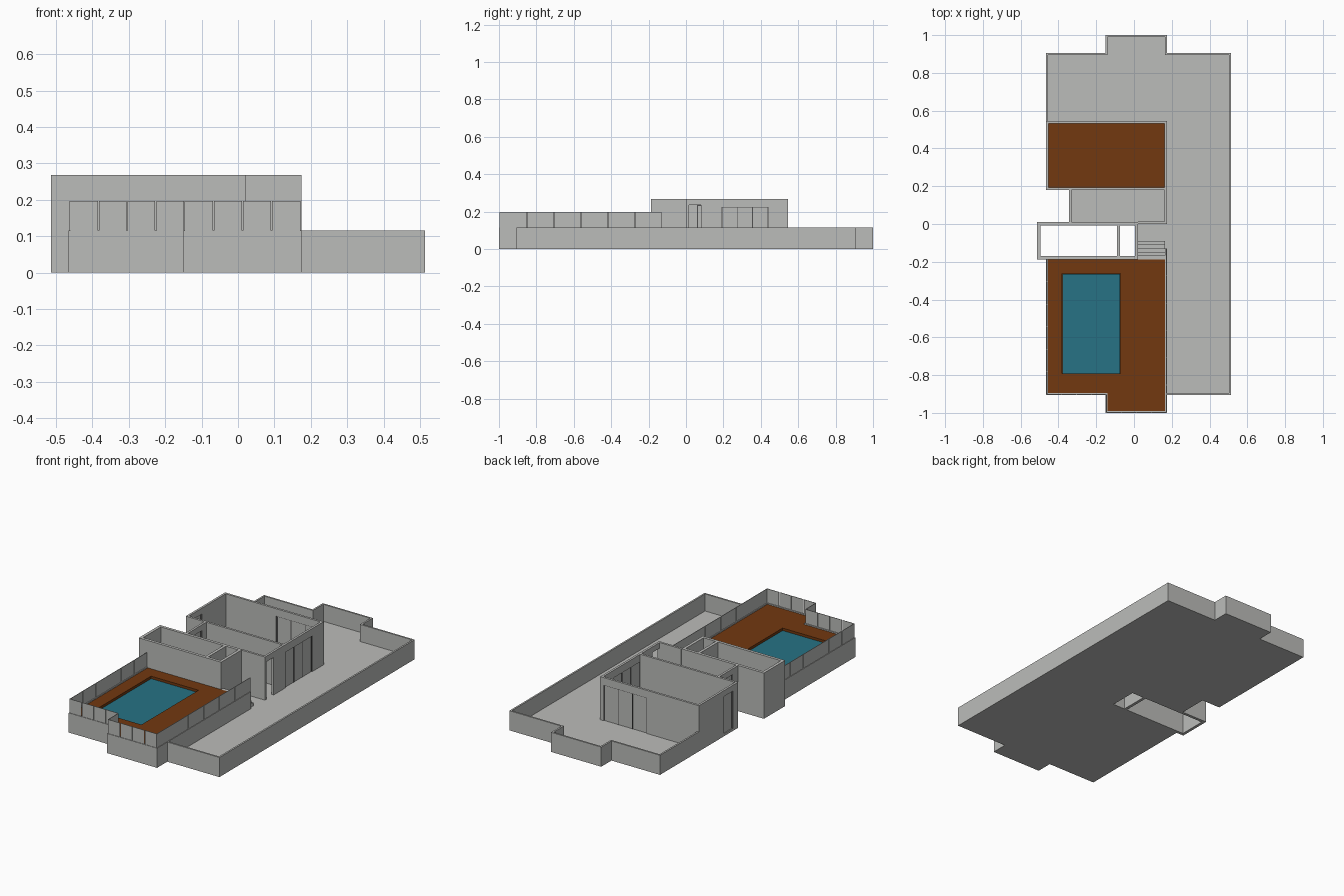
import bpy
import bmesh
from mathutils import Vector

if "Cube" in bpy.data.objects:
    bpy.data.objects.remove(bpy.data.objects["Cube"], do_unlink=True)


def material(name, rgb):
    m = bpy.data.materials.new(name)
    m.use_nodes = True
    m.diffuse_color = (*rgb, 1)
    m.node_tree.nodes["Principled BSDF"].inputs["Base Color"].default_value = (*rgb, 1)
    return m


GREY = material("concrete_grey", (0.5, 0.505, 0.49))
BROWN = material("wood_brown", (0.17, 0.04, 0.005))
TEAL = material("pool_teal", (0.02, 0.17, 0.235))
DARK = material("frame_dark", (0.08, 0.08, 0.08))

FLOOR, RIM, DECK, RAIL, TOP = 0.015, 0.115, 0.108, 0.197, 0.268
WEST, EAST, HOUSE_E, NOOK = -0.465, 0.513, 0.175, -0.15
END, THIN, WALL = 0.905, 0.01, 0.013
STEP_TOP, HOUSE_S, HOUSE_N, ROOM_S = -0.187, 0.0, 0.545, 0.18


def prism(name, outline, axis, lo, hi, mat):
    """Extrude a flat outline along the x, y or z axis."""
    place = {"x": lambda a, b, d: (d, a, b),
             "y": lambda a, b, d: (a, d, b),
             "z": lambda a, b, d: (a, b, d)}[axis]
    bm = bmesh.new()
    low = [bm.verts.new(place(a, b, lo)) for a, b in outline]
    high = [bm.verts.new(place(a, b, hi)) for a, b in outline]
    bm.faces.new(low)
    bm.faces.new(high)
    n = len(outline)
    for i in range(n):
        j = (i + 1) % n
        bm.faces.new((low[i], low[j], high[j], high[i]))
    bmesh.ops.recalc_face_normals(bm, faces=bm.faces)
    mesh = bpy.data.meshes.new(name)
    bm.to_mesh(mesh)
    bm.free()
    mesh.materials.append(mat)
    ob = bpy.data.objects.new(name, mesh)
    bpy.context.collection.objects.link(ob)
    return ob


def box(name, x0, x1, y0, y1, z0, z1, mat=GREY):
    return prism(name, [(x0, y0), (x1, y0), (x1, y1), (x0, y1)], "z", z0, z1, mat)


def inset_path(path, t):
    """Shift an open path to its left with mitred corners."""
    pts = [Vector(p) for p in path]
    sides = []
    for p, q in zip(pts, pts[1:]):
        d = (q - p).normalized()
        sides.append(Vector((-d.y, d.x)) * t)
    out = [pts[0] + sides[0]]
    out += [p + a + b for p, a, b in zip(pts[1:], sides, sides[1:])]
    out.append(pts[-1] + sides[-1])
    return [tuple(p) for p in out]


def parapet(name, path, z0, z1):
    prism(name, path + inset_path(path, THIN)[::-1], "z", z0, z1, GREY)


def wall(name, axis, pos, a, b, openings=()):
    """Upright wall, its thickness along axis, with door-height notches."""
    outline = [(a, FLOOR)]
    for s, e, h in openings:
        outline += [(s, FLOOR), (s, h), (e, h), (e, FLOOR)]
    outline += [(b, FLOOR), (b, TOP), (a, TOP)]
    prism(name, outline, axis, pos, pos + WALL, GREY)


def glazing(name, axis, pos, s, e, h, count):
    """Panes set back in an opening, divided by slim dark bars."""
    def part(label, a, b, z0, z1, lo, hi, mat):
        prism(label, [(a, z0), (b, z0), (b, z1), (a, z1)], axis, pos + lo, pos + hi, mat)
    part(name + "_panes", s, e, FLOOR, h, 0.005, 0.008, GREY)
    bar = 0.004
    for i in range(count + 1):
        a = s + (e - s - bar) * i / count
        part(f"{name}_bar_{i}", a, a + bar, FLOOR, h, 0.003, 0.01, DARK)
    part(name + "_head", s, e, h - bar, h, 0.003, 0.01, DARK)


# Ground slab with the side notch and the shaft left open
deck_path = [(WEST, STEP_TOP), (WEST, -END), (NOOK, -END), (NOOK, -1),
             (HOUSE_E, -1), (HOUSE_E, -0.13)]
yard_path = [(HOUSE_E, -END), (EAST, -END), (EAST, END), (HOUSE_E, END),
             (HOUSE_E, 1), (NOOK, 1), (NOOK, END), (WEST, END), (WEST, HOUSE_N)]
shaft_side = [(-0.345, ROOM_S), (-0.345, 0.01), (0.022, 0.01), (0.022, STEP_TOP)]
slab = deck_path[:-1] + yard_path[:-1] + [(WEST, ROOM_S)] + shaft_side
prism("ground_slab", slab, "z", 0, FLOOR, GREY)

# Low walls around the yard and the deck
parapet("yard_parapet", yard_path, FLOOR, RIM)
parapet("deck_parapet", deck_path, FLOOR, RIM)

# Raised deck with the pool cut into it
inner = inset_path(deck_path, THIN)
inner[-1] = (inner[-1][0], STEP_TOP)
deck = prism("pool_deck", inner, "z", FLOOR, DECK, BROWN)
cutter = box("pool_cutter", -0.38, -0.072, -0.792, -0.263, 0.07, 0.2, BROWN)
cutter.hide_render = True
mod = deck.modifiers.new("pool", "BOOLEAN")
mod.operation = "DIFFERENCE"
mod.object = cutter
bpy.context.view_layer.objects.active = deck
bpy.ops.object.modifier_apply(modifier=mod.name)
bpy.data.objects.remove(cutter, do_unlink=True)
box("pool_water", -0.379, -0.073, -0.791, -0.264, 0.072, 0.094, TEAL)

# Railing panels standing on the deck wall
rail_path = inset_path(deck_path, 0.003)
for leg, count in enumerate((6, 4, 1, 4, 6)):
    p, q = Vector(rail_path[leg]), Vector(rail_path[leg + 1])
    along = (q - p).normalized()
    side = Vector((-along.y, along.x)) * 0.003
    for i in range(count):
        a = p.lerp(q, i / count) + along * 0.0015
        b = p.lerp(q, (i + 1) / count) - along * 0.0015
        outline = [tuple(v) for v in (a, b, b + side, a + side)]
        prism(f"railing_panel_{leg}_{i}", outline, "z", RIM, RAIL, GREY)

# Stairs from the yard up to the deck
steps = 5
run, rise = (-0.09 - STEP_TOP) / steps, (DECK - FLOOR) / steps
profile = [(STEP_TOP, FLOOR), (-0.09, FLOOR)]
for i in range(steps):
    y = -0.09 - run * i
    profile += [(y, FLOOR + rise * (i + 1)), (y - run, FLOOR + rise * (i + 1))]
prism("stairs", profile, "x", 0.022, 0.165, GREY)

# Open shaft with a dividing wall
sx0, sx1, sy0, sy1, st = -0.513, 0.022, STEP_TOP, 0.01, 0.017
for name, y in (("front", sy0), ("back", sy1 - st)):
    box(f"shaft_{name}_wall", sx0, sx1, y, y + st, 0, TOP)
for name, x in (("right", sx0), ("left", sx1 - st), ("dividing", -0.09)):
    box(f"shaft_{name}_wall", x, x + st, sy0 + st, sy1 - st, 0, TOP)

# House walls and openings
east_x, north_y = HOUSE_E - WALL, HOUSE_N - WALL
yard_window, back_window = (0.19, 0.44, 0.225), (-0.125, 0.155, 0.225)
side_door, hall_door = (0.23, 0.31, 0.235), (0.06, 0.14, 0.235)
wall("house_left_wall", "x", east_x, HOUSE_S, HOUSE_N, [(0.016, 0.08, 0.235), yard_window])
wall("house_back_wall", "y", north_y, WEST, east_x, [back_window])
wall("house_right_wall", "x", WEST, ROOM_S, north_y, [side_door])
wall("house_middle_wall", "y", ROOM_S, WEST + WALL, east_x)
wall("hall_right_wall", "x", -0.345, 0.01, ROOM_S, [hall_door])
wall("hall_front_wall", "y", HOUSE_S, 0.022, east_x)

# Windows and doors
glazing("yard_window", "x", east_x, *yard_window, 3)
glazing("back_window", "y", north_y, *back_window, 3)
glazing("side_door", "x", WEST, *side_door, 1)
glazing("hall_door", "x", -0.345, *hall_door, 1)

# Wooden floor of the main room
box("room_floor", WEST + WALL, east_x, ROOM_S + WALL, north_y, FLOOR, FLOOR + 0.005, BROWN)
